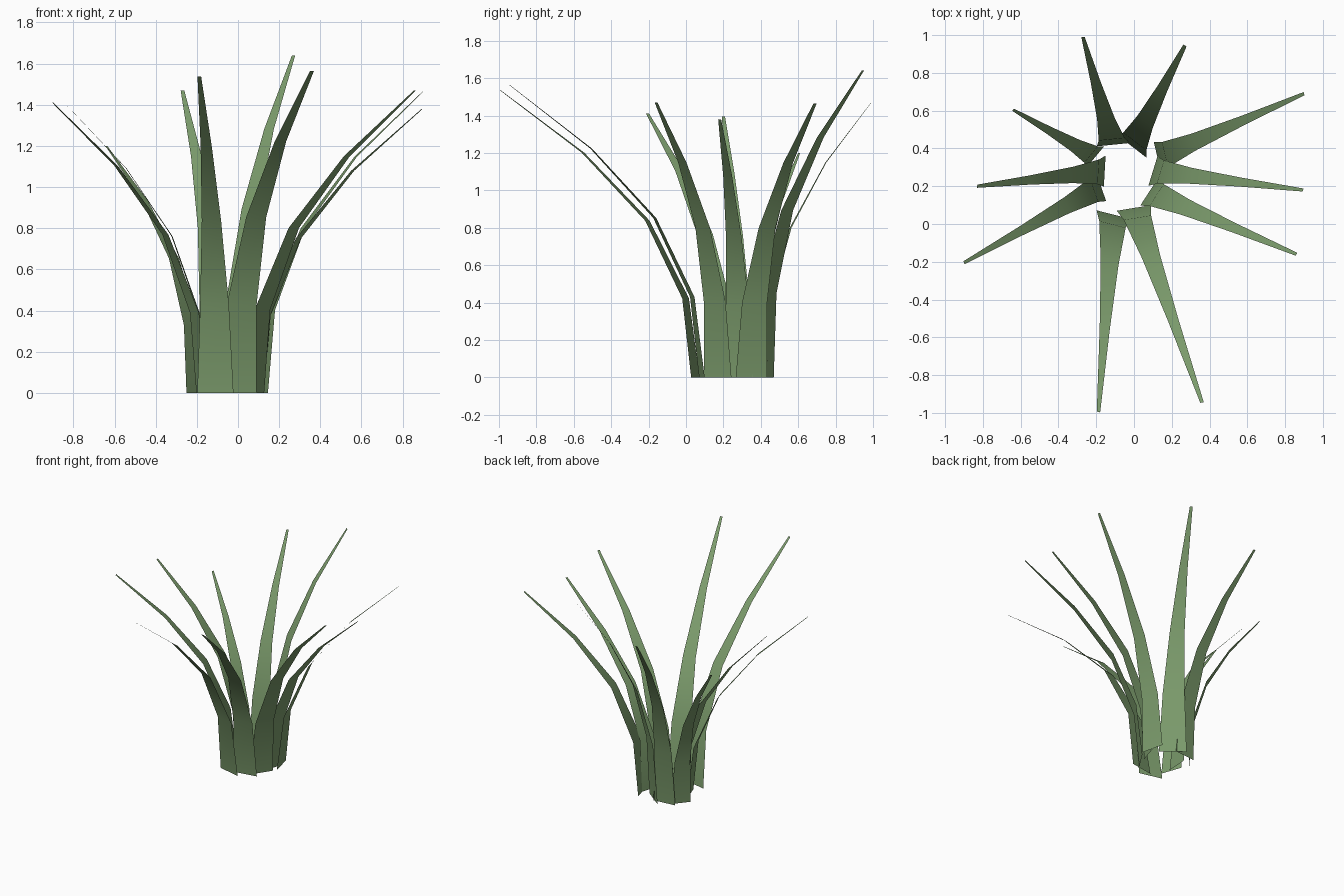
import bpy
from math import radians
from mathutils import Vector, Matrix

if "Cube" in bpy.data.objects:
    bpy.data.objects.remove(bpy.data.objects["Cube"])

green = bpy.data.materials.new("leaf_green")
green.diffuse_color = (0.2, 0.33, 0.15, 1)
green.use_nodes = True
green.node_tree.nodes["Principled BSDF"].inputs["Base Color"].default_value = green.diffuse_color

# shared blade profile: (fraction of run, fraction of height, width relative to height)
PROFILE = [(0, 0, 0.118), (0.05, 0.275, 0.094), (0.245, 0.545, 0.063),
           (0.575, 0.782, 0.036), (1, 1, 0.012)]

# each blade: base centre x, y, then tip x, y, z
BLADES = [
    (-0.11, 0.42, -0.27, 0.99, 1.47),
    (-0.01, 0.41, 0.27, 0.945, 1.64),
    (0.125, 0.35, 0.90, 0.69, 1.465),
    (0.10, 0.28, 0.895, 0.18, 1.38),
    (0.08, 0.17, 0.86, -0.16, 1.47),
    (0.0, 0.085, 0.36, -0.945, 1.565),
    (-0.11, 0.05, -0.188, -0.995, 1.537),
    (-0.175, 0.20, -0.90, -0.205, 1.41),
    (-0.155, 0.28, -0.83, 0.20, 1.395),
    (-0.205, 0.355, -0.64, 0.605, 1.20),
]


def add_blade(name, bx, by, tx, ty, tz):
    """Flat tapering strip that arches from its base out to its tip."""
    base = Vector((bx, by, 0))
    run = Vector((tx - bx, ty - by, 0))
    # the strip's width is skewed ten degrees from the bending direction
    out = Matrix.Rotation(radians(-10), 3, 'Z') @ run.normalized()
    side = Vector((-out.y, out.x, 0))
    verts = []
    for r, h, w in PROFILE:
        centre = base + run * r + Vector((0, 0, tz * h))
        half = side * (w * tz / 2)
        verts += [centre - half, centre + half]
    faces = [(i, i + 2, i + 3, i + 1) for i in range(0, len(verts) - 2, 2)]
    mesh = bpy.data.meshes.new(name)
    mesh.from_pydata(verts, [], faces)
    mesh.materials.append(green)
    mesh.shade_smooth()
    obj = bpy.data.objects.new(name, mesh)
    bpy.context.collection.objects.link(obj)


# ring of leaf blades
for n, blade in enumerate(BLADES, 1):
    add_blade(f"leaf_blade_{n}", *blade)
